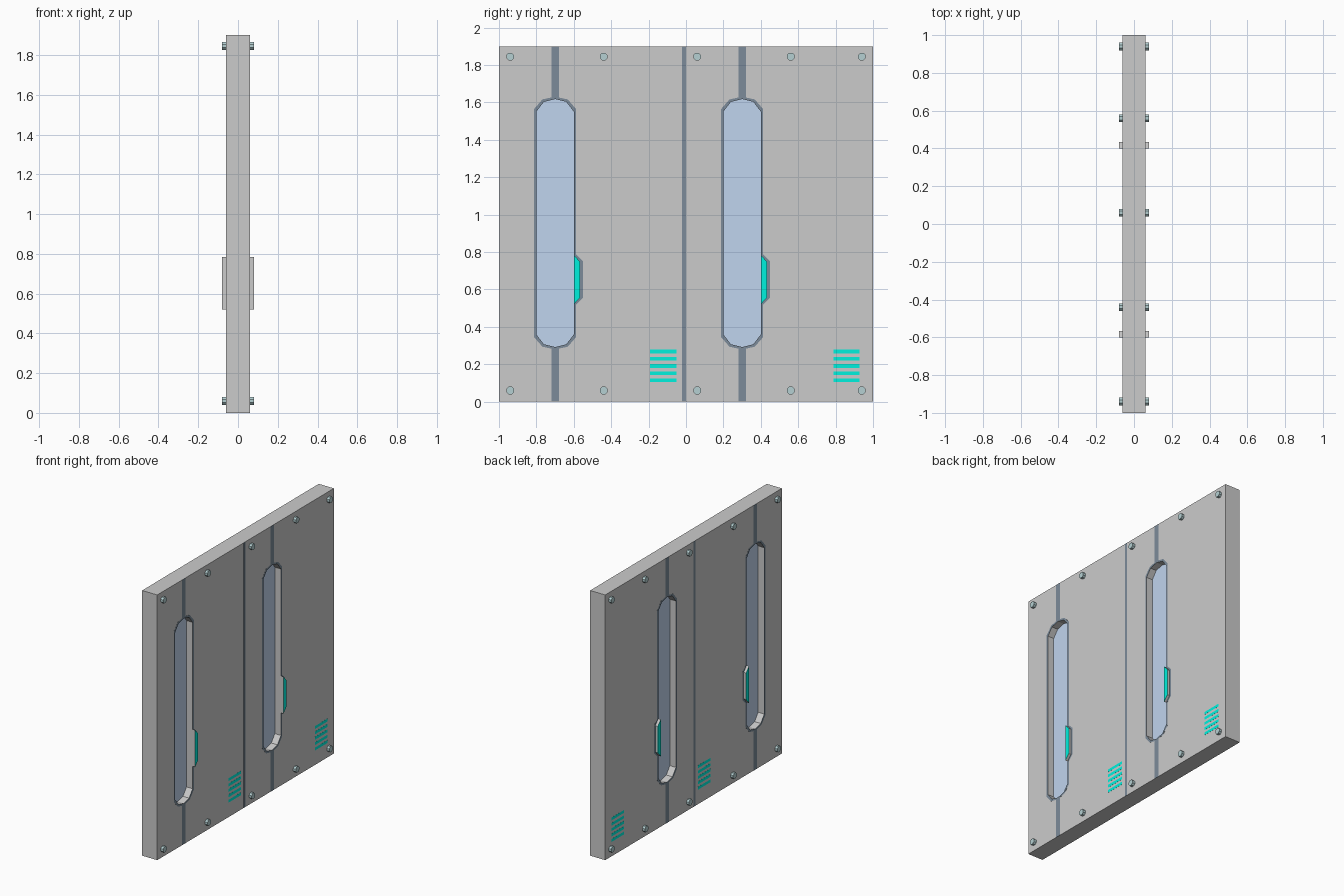
import bpy, bmesh
from math import pi
from mathutils import Matrix

if "Cube" in bpy.data.objects:
    bpy.data.objects.remove(bpy.data.objects["Cube"])

def material(name, rgb):
    m = bpy.data.materials.new(name)
    m.diffuse_color = (*rgb, 1)
    m.use_nodes = True
    m.node_tree.nodes["Principled BSDF"].inputs["Base Color"].default_value = m.diffuse_color
    return m

DARK = material("dark_trim", (0.20, 0.26, 0.32))
GLASS = material("blue_glass", (0.53, 0.66, 0.86))
TEAL = material("teal_glow", (0.0, 0.88, 0.73))
STEEL = material("bolt_steel", (0.46, 0.63, 0.65))
YZ = Matrix(((0, 0, 1, 0), (1, 0, 0, 0), (0, 1, 0, 0), (0, 0, 0, 1)))  # profile plane -> YZ
FACE = 0.06

def add_object(name, mesh, mat, mirror):
    ob = bpy.data.objects.new(name, mesh)
    bpy.context.collection.objects.link(ob)
    if mat:
        mesh.materials.append(mat)
    if mirror:
        mod = ob.modifiers.new("both_sides", 'MIRROR')
        mod.use_mirror_merge = False
    return ob

def plate(name, loops, x0, x1, mat=None, mirror=True):
    """Extrude (y, z) outlines along x; nested loops become holes."""
    cu = bpy.data.curves.new(name, 'CURVE')
    cu.dimensions, cu.fill_mode = '2D', 'BOTH'
    cu.extrude = (x1 - x0) / 2
    for pts in loops:
        sp = cu.splines.new('POLY')
        sp.points.add(len(pts) - 1)
        for p, (y, z) in zip(sp.points, pts):
            p.co = (y, z, 0, 1)
        sp.use_cyclic_u, sp.use_smooth = True, False
    tmp = bpy.data.objects.new("tmp", cu)
    bpy.context.collection.objects.link(tmp)
    bpy.context.view_layer.update()
    dg = bpy.context.evaluated_depsgraph_get()
    mesh = bpy.data.meshes.new_from_object(tmp.evaluated_get(dg))
    bpy.data.objects.remove(tmp)
    mesh.transform(Matrix.Translation(((x0 + x1) / 2, 0, 0)) @ YZ)
    bm = bmesh.new()
    bm.from_mesh(mesh)
    bmesh.ops.remove_doubles(bm, verts=bm.verts, dist=1e-5)
    bmesh.ops.recalc_face_normals(bm, faces=bm.faces)
    for f in bm.faces:
        f.smooth = False
    bm.to_mesh(mesh)
    bm.free()
    mesh.materials.clear()
    return add_object(name, mesh, mat, mirror)

def rect(y0, y1, z0, z1):
    return [(y0, z0), (y1, z0), (y1, z1), (y0, z1)]

def slot(yc, grow=0.0):
    """Tall window outline with faceted round ends."""
    w, h = 0.10 + grow, 0.663 + grow
    quarter = [(w, h - 0.067), (w * 0.6, h - 0.015), (0, h)]
    top = quarter + [(-a, b) for a, b in quarter[1::-1]]
    return [(yc + a, 0.955 + b) for a, b in top + [(-a, -b) for a, b in top]]

def grip(y, g=0.0):
    """Trapezoid outline of the latch beside a window."""
    return [(y, 0.52 - g), (y + 0.034 + g, 0.558 - g / 3),
            (y + 0.034 + g, 0.747 + g / 3), (y, 0.785 + g)]

WINDOWS = (-0.7, 0.3)

# wall slab with two window openings
plate("wall_slab", [rect(-1, 1, 0, 1.9)] + [slot(y) for y in WINDOWS],
      -FACE, FACE, mirror=False)

flush = (FACE - 0.0005, FACE + 0.0006)
for y in WINDOWS:
    # glass, window rim and the strips above and below
    plate("window_glass", [slot(y)], -0.012, 0.012, GLASS, mirror=False)
    plate("window_rim", [slot(y, 0.013), slot(y)], *flush, DARK)
    for z0, z1 in ((0, 0.284), (1.626, 1.9)):
        plate("window_strip", [rect(y - 0.02, y + 0.02, z0, z1)], *flush, DARK)
    # latch: dark surround, raised block, glowing face
    plate("latch_surround", [grip(y + 0.10, 0.014)], *flush, DARK)
    plate("latch_block", [grip(y + 0.10)], FACE, 0.0795, None)
    plate("latch_face", [grip(y + 0.10)], 0.0795, 0.0803, TEAL)

# seam between the two panels
plate("panel_seam", [rect(-0.021, -0.001, 0, 1.9)], *flush, DARK)

# vent bars
for y0 in (-0.192, 0.788):
    for i in range(5):
        z = 0.114 + i * 0.0385
        plate("vent_bar", [rect(y0, y0 + 0.14, z - 0.01, z + 0.01)], *flush, TEAL)

# bolts along the top and bottom edges
for y in (-0.94, -0.44, 0.06, 0.56, 0.94):
    for z in (0.06, 1.845):
        bm = bmesh.new()
        place = Matrix.Translation((0.07, y, z)) @ YZ @ Matrix.Rotation(pi / 8, 4, 'Z')
        bmesh.ops.create_cone(bm, cap_ends=True, segments=8, radius1=0.022,
                              radius2=0.022, depth=0.02, matrix=place)
        mesh = bpy.data.meshes.new("bolt")
        bm.to_mesh(mesh)
        bm.free()
        add_object("bolt", mesh, STEEL, True)
